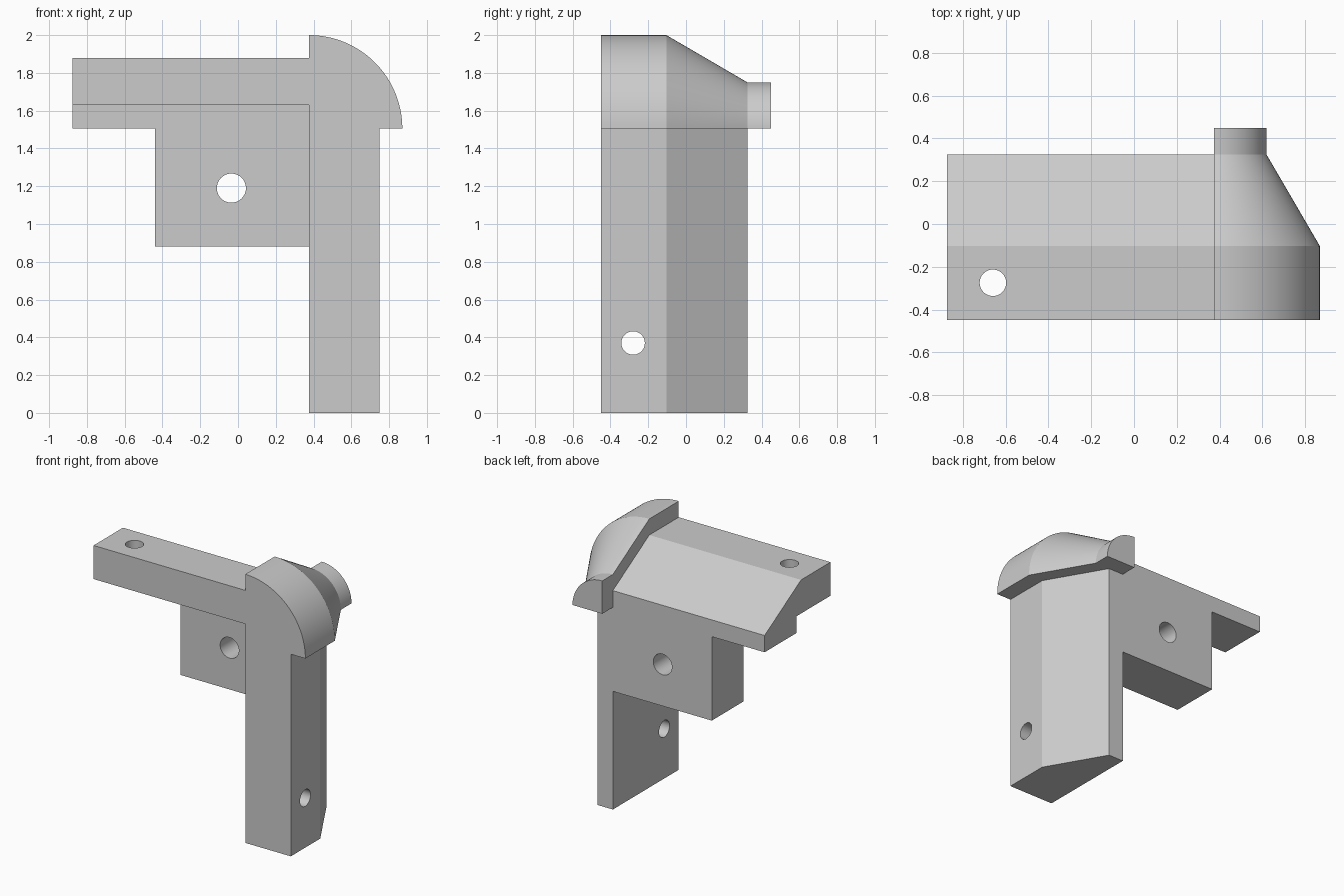
import bpy, bmesh, math
from mathutils import Matrix, Vector

cube = bpy.data.objects.get("Cube")
if cube:
    bpy.data.objects.remove(cube)

grey = bpy.data.materials.new("plain grey")
grey.use_nodes = True
grey.diffuse_color = (0.6, 0.6, 0.6, 1)
grey.node_tree.nodes["Principled BSDF"].inputs["Base Color"].default_value = (0.6, 0.6, 0.6, 1)

FRONT, BEND, BACK, STUB = -0.45, -0.104, 0.325, 0.45   # depth stations
CX, CZ = 0.375, 1.505                                 # inner corner of the bracket
BURY = 0.075                                          # overlap between joined parts


def finish(name, bm):
    bmesh.ops.recalc_face_normals(bm, faces=bm.faces)
    mesh = bpy.data.meshes.new(name)
    bm.to_mesh(mesh)
    bm.free()
    mesh.materials.append(grey)
    obj = bpy.data.objects.new(name, mesh)
    bpy.context.collection.objects.link(obj)
    return obj


def prism(name, points, sweep):
    bm = bmesh.new()
    face = bm.faces.new([bm.verts.new(p) for p in points])
    ext = bmesh.ops.extrude_face_region(bm, geom=[face])
    verts = [g for g in ext["geom"] if isinstance(g, bmesh.types.BMVert)]
    bmesh.ops.translate(bm, verts=verts, vec=sweep)
    return finish(name, bm)


def drill(name, centre, radius, axis):
    bm = bmesh.new()
    turn = Vector((0, 0, 1)).rotation_difference(Vector(axis)).to_matrix().to_4x4()
    bmesh.ops.create_cone(bm, cap_ends=True, segments=48, radius1=radius, radius2=radius,
                          depth=1.2, matrix=Matrix.Translation(centre) @ turn)
    obj = finish(name, bm)
    obj.hide_render = True
    return obj


def combine(target, other, operation):
    mod = target.modifiers.new(operation.title(), "BOOLEAN")
    mod.operation, mod.object, mod.solver = operation, other, "EXACT"
    bpy.context.view_layer.objects.active = target
    bpy.ops.object.modifier_apply(modifier=mod.name)
    bpy.data.objects.remove(other)


# Upright leg with a chamfered outer back corner
leg = prism("corner_bracket",
            [(CX, FRONT, 0), (CX + 0.375, FRONT, 0), (CX + 0.375, BEND, 0),
             (CX + 0.125, BACK, 0), (CX, BACK, 0)], (0, 0, CZ + BURY))

# Level arm with a sloped back and a stepped underside
profile = [(FRONT, 0.125), (FRONT, 0.375), (BEND, 0.375), (BACK, 0.125),
           (BACK, 0), (-0.05, 0), (-0.05, 0.125)]
arm = prism("arm", [(-0.875, y, CZ + z) for y, z in profile], (1.25 + BURY, 0, 0))

# Mounting plate in the inner corner
plate = prism("plate", [(-0.44, y, z) for y, z in
                        [(-0.05, 0.88), (BACK, 0.88), (BACK, CZ + BURY), (-0.05, CZ + BURY)]],
              (CX + 0.44 + BURY, 0, 0))

# Quarter-round tapered cap with a rear stub
bm = bmesh.new()
outline = [(0, FRONT), (0.495, FRONT), (0.495, BEND), (0.245, BACK), (0.245, STUB), (0, STUB)]
STEPS = 32
rings = []
for i in range(STEPS + 1):
    a = math.pi / 2 * i / STEPS
    rings.append([bm.verts.new((CX + r * math.cos(a), y, CZ + r * math.sin(a)))
                  for r, y in outline])
for a, b in zip(rings, rings[1:]):
    for k in range(len(outline) - 1):
        bm.faces.new((a[k], a[k + 1], b[k + 1], b[k]))
bm.faces.new(rings[0])
bm.faces.new(rings[-1])
bmesh.ops.remove_doubles(bm, verts=bm.verts, dist=0.0001)
cap = finish("cap", bm)

for part in (arm, plate, cap):
    combine(leg, part, "UNION")

# Screw holes through the arm, plate and leg
for cutter in (drill("arm_hole", (-0.66, -0.275, 1.75), 0.062, (0, 0, 1)),
               drill("plate_hole", (-0.035, 0.2, 1.19), 0.077, (0, 1, 0)),
               drill("leg_hole", (0.55, -0.28, 0.37), 0.062, (1, 0, 0))):
    combine(leg, cutter, "DIFFERENCE")

bpy.ops.object.select_all(action="DESELECT")
leg.select_set(True)
bpy.context.view_layer.objects.active = leg
bpy.ops.object.shade_smooth_by_angle(angle=math.radians(25))
